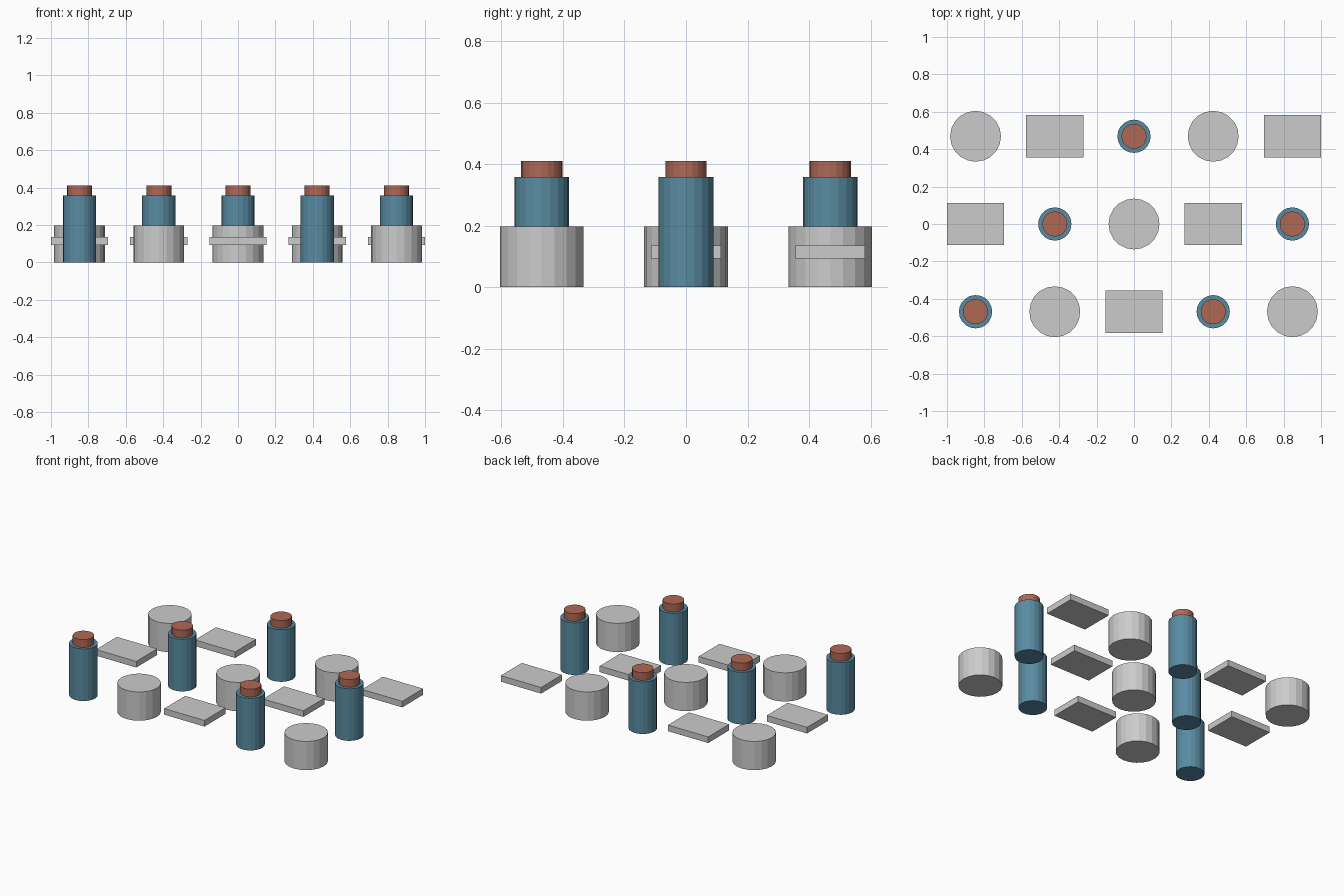
import bpy

if "Cube" in bpy.data.objects:
    bpy.data.objects.remove(bpy.data.objects["Cube"])

PITCH_X, PITCH_Y = 0.4235, 0.469
SIDES = 20


def paint(name, rgb):
    mat = bpy.data.materials.new(name)
    mat.diffuse_color = (*rgb, 1)
    mat.use_nodes = True
    mat.node_tree.nodes["Principled BSDF"].inputs["Base Color"].default_value = mat.diffuse_color
    return mat


BLUE = paint("blue", (0.10, 0.26, 0.36))
RUST = paint("rust", (0.43, 0.14, 0.09))


def cylinder(name, x, y, radius, z0, z1, mat=None):
    bpy.ops.mesh.primitive_cylinder_add(
        vertices=SIDES, radius=radius, depth=z1 - z0, location=(x, y, (z0 + z1) / 2))
    obj = bpy.context.object
    obj.name = name
    if mat:
        obj.data.materials.append(mat)
    return obj


# Bottle: blue body with a narrower cap
def bottle(x, y):
    cylinder("bottle_body", x, y, 0.089, 0, 0.358, BLUE)
    cylinder("bottle_cap", x, y, 0.067, 0.358, 0.411, RUST)


# Low drum
def drum(x, y):
    cylinder("drum", x, y, 0.136, 0, 0.197)


# Thin plate held above the ground plane
def plate(x, y):
    bpy.ops.mesh.primitive_cube_add(size=1, location=(x, y, 0.115))
    obj = bpy.context.object
    obj.name = "plate"
    obj.scale = (0.306, 0.227, 0.042)
    bpy.ops.object.transform_apply(location=False, rotation=False, scale=True)


# Five by three grid, the three kinds shifting one place per row
KINDS = (bottle, drum, plate)
for row in range(3):
    for col in range(5):
        KINDS[(col - row) % 3]((col - 2) * PITCH_X, (row - 1) * PITCH_Y)
